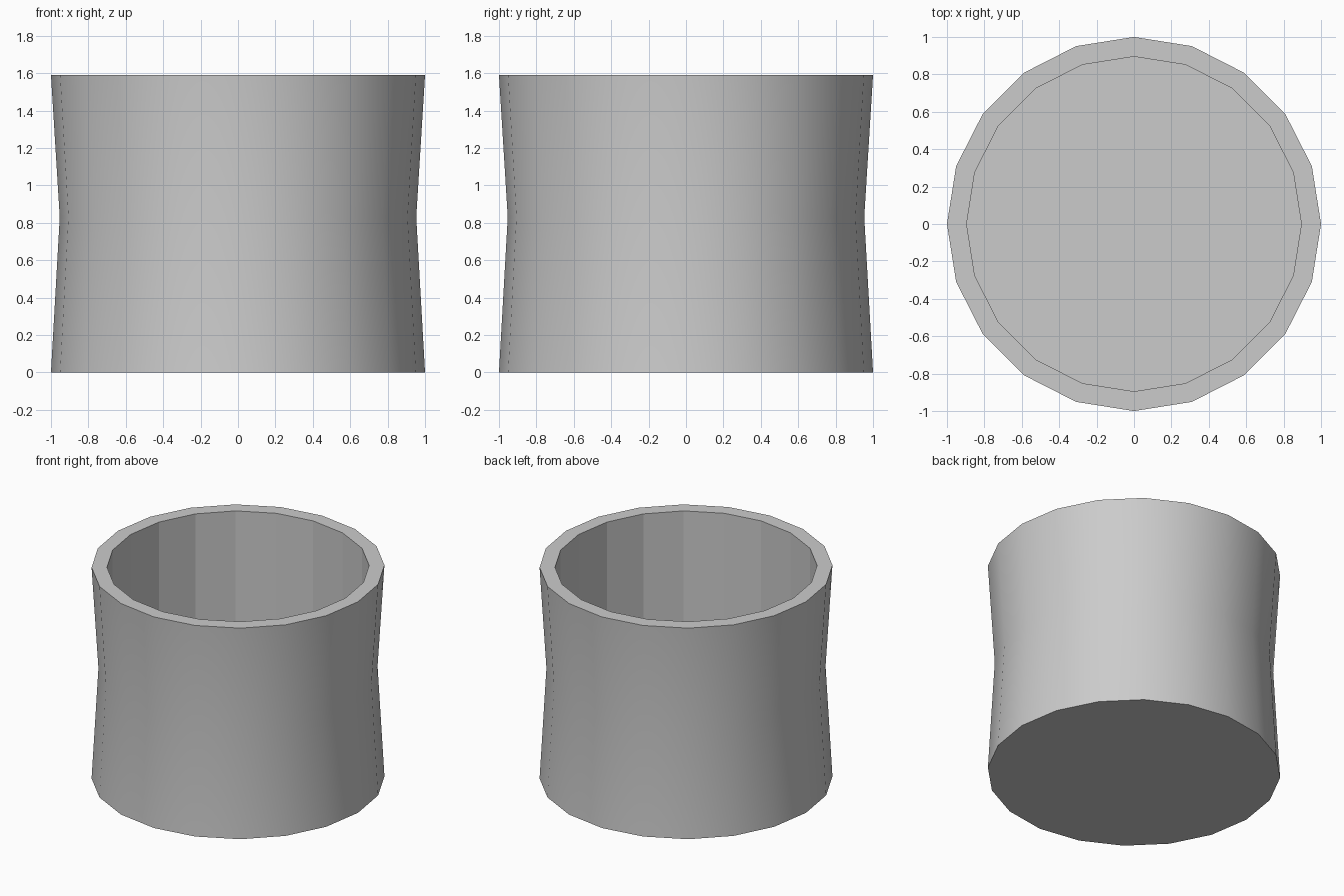
import bpy, bmesh
from math import cos, sin, pi

if "Cube" in bpy.data.objects:
    bpy.data.objects.remove(bpy.data.objects["Cube"])

SIDES = 20
# Profile (radius, z): outer wall with a waist, rim, straight inner wall, floor
PROFILE = [(1.0, 0.0), (0.953, 0.83), (1.0, 1.59), (0.895, 1.59), (0.895, 0.1)]

bm = bmesh.new()
rings = [[bm.verts.new((r * cos(2 * pi * i / SIDES), r * sin(2 * pi * i / SIDES), z))
          for i in range(SIDES)] for r, z in PROFILE]

# Walls and rim; only the outer wall is smooth
for k, (a, b) in enumerate(zip(rings, rings[1:])):
    for i in range(SIDES):
        j = (i + 1) % SIDES
        face = bm.faces.new((a[i], a[j], b[j], b[i]))
        face.smooth = k < 2

# Underside and inner floor
bm.faces.new(rings[0][::-1])
bm.faces.new(rings[-1])
bmesh.ops.recalc_face_normals(bm, faces=bm.faces)

# Keep the rim and base edges crisp
for e in bm.edges:
    if len(e.link_faces) == 2 and e.calc_face_angle() > 0.8:
        e.smooth = False

mesh = bpy.data.meshes.new("cup")
bm.to_mesh(mesh)
bm.free()
cup = bpy.data.objects.new("cup", mesh)
bpy.context.collection.objects.link(cup)
